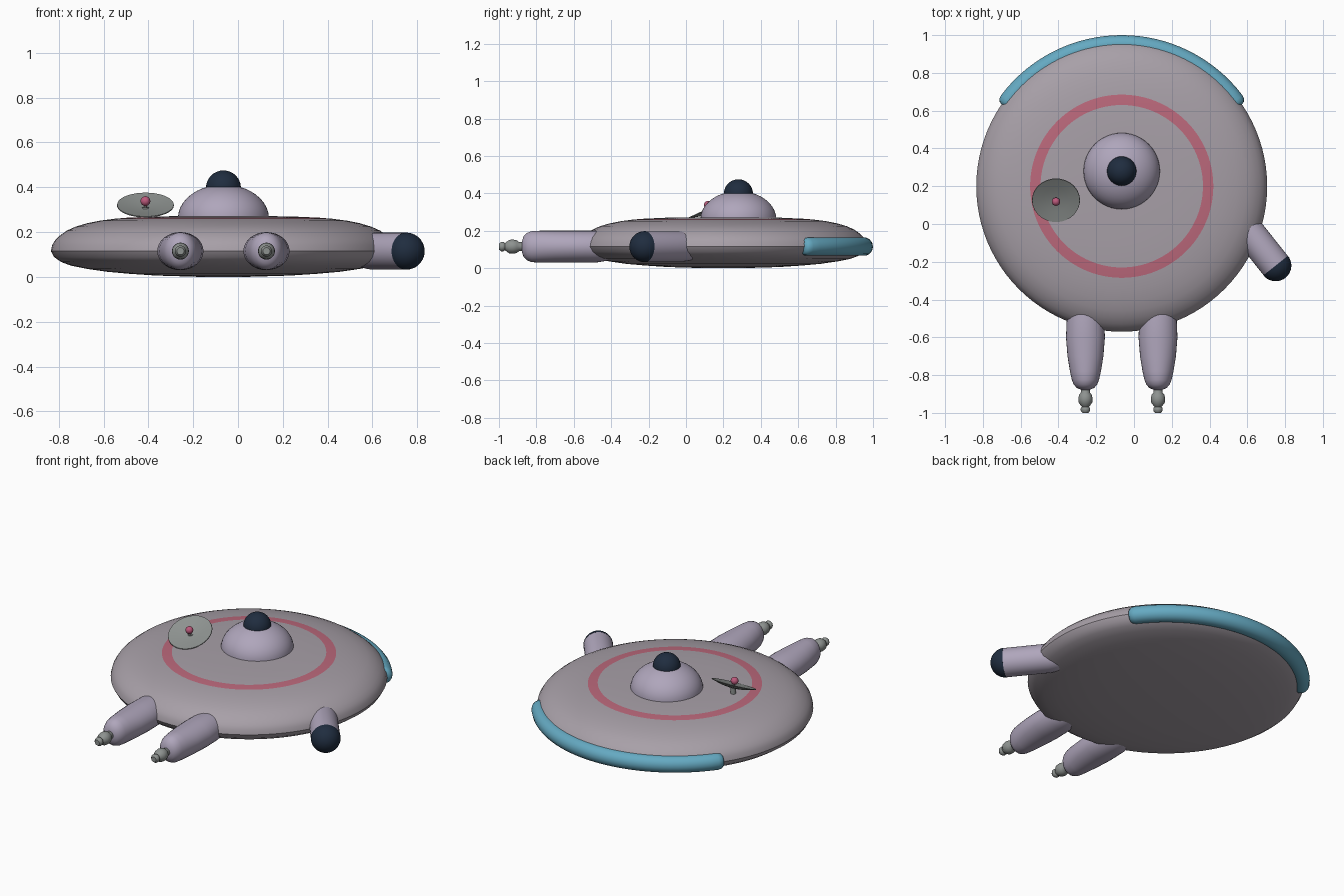
import bpy, bmesh, math
from mathutils import Matrix, Vector

if "Cube" in bpy.data.objects:
    bpy.data.objects.remove(bpy.data.objects["Cube"])


def material(name, rgb):
    m = bpy.data.materials.new(name)
    m.diffuse_color = (*rgb, 1)
    m.use_nodes = True
    m.node_tree.nodes["Principled BSDF"].inputs["Base Color"].default_value = m.diffuse_color
    return m


HULL = material("hull_grey", (0.39, 0.35, 0.39))
LILAC = material("lilac", (0.43, 0.38, 0.50))
RED = material("ring_red", (0.50, 0.14, 0.20))
BLUE = material("bumper_blue", (0.13, 0.40, 0.54))
DARK = material("dark_glass", (0.014, 0.026, 0.05))
METAL = material("metal_grey", (0.27, 0.29, 0.28))
PINK = material("pink", (0.50, 0.10, 0.20))


def loft(name, stations, mat, loc, axis=None, sides=32, angle=40):
    """Elliptical sections (height, half_x, half_y) stacked along local z."""
    bm = bmesh.new()
    rings = []
    for h, rx, ry in stations:
        rings.append([bm.verts.new((rx * math.cos(a), ry * math.sin(a), h))
                      for a in (2 * math.pi * i / sides for i in range(sides))])
    for lo, hi in zip(rings, rings[1:]):
        for i in range(sides):
            j = (i + 1) % sides
            bm.faces.new((lo[i], lo[j], hi[j], hi[i]))
    bm.faces.new(rings[0][::-1])
    bm.faces.new(rings[-1])
    bmesh.ops.recalc_face_normals(bm, faces=bm.faces)
    me = bpy.data.meshes.new(name)
    bm.to_mesh(me)
    bm.free()
    ob = bpy.data.objects.new(name, me)
    bpy.context.collection.objects.link(ob)
    me.materials.append(mat)
    rot = axis if axis else Matrix.Identity(4)
    ob.matrix_world = Matrix.Translation(loc) @ rot
    smooth(ob, angle)
    return ob


def smooth(ob, angle):
    bpy.ops.object.select_all(action='DESELECT')
    ob.select_set(True)
    bpy.context.view_layer.objects.active = ob
    bpy.ops.object.shade_smooth_by_angle(angle=math.radians(angle))


def revolve(name, profile, mat, loc, **kw):
    return loft(name, [(z, r, r) for r, z in profile], mat, loc, **kw)


def cap(r, h, start=0, n=10):
    """Dome profile from angle start (degrees) up to the pole."""
    s = math.radians(start)
    angles = [s + (math.pi / 2 - s) * i / n for i in range(n + 1)]
    return [(max(r * math.cos(a), 0.0005), h * math.sin(a)) for a in angles]


# Saucer hull with a painted ring on top
hull = revolve("saucer_hull", [
    (0.10, 0.0), (0.30, 0.006), (0.42, 0.014), (0.52, 0.023), (0.61, 0.036),
    (0.68, 0.050), (0.725, 0.067), (0.755, 0.088), (0.77, 0.115),
    (0.764, 0.142), (0.75, 0.165), (0.73, 0.184), (0.70, 0.206),
    (0.66, 0.224), (0.61, 0.239), (0.55, 0.251), (0.485, 0.2595),
    (0.43, 0.264), (0.30, 0.270), (0.10, 0.272)],
    HULL, (-0.065, 0.20, 0), sides=96)
hull.data.materials.append(RED)
for f in hull.data.polygons:
    if 0.43 < math.hypot(f.center.x, f.center.y) < 0.485 and f.center.z > 0.2:
        f.material_index = 1

# Cockpit dome with dark ball on top
revolve("cockpit_dome", [(0.203, -0.02)] + cap(0.203, 0.15), LILAC,
        (-0.065, 0.28, 0.262), sides=48)
revolve("dome_lamp", cap(0.078, 0.078, -60, 16), DARK, (-0.065, 0.28, 0.397))

# Blue bumper around the back rim
curve = bpy.data.curves.new("rear_bumper", 'CURVE')
curve.dimensions = '3D'
curve.bevel_depth = 0.05
curve.bevel_resolution = 5
curve.use_fill_caps = True
spline = curve.splines.new('POLY')
ends = [(34.2, 0.35), (34.6, 0.7), (35.5, 0.92)]
pts = ends + [(37 + 106 * i / 32, 1) for i in range(33)]
pts += [(180 - a, r) for a, r in reversed(ends)]
spline.points.add(len(pts) - 1)
for p, (deg, r) in zip(spline.points, pts):
    a = math.radians(deg)
    p.co = (-0.065 + 0.75 * math.cos(a), 0.20 + 0.75 * math.sin(a), 0.115, 1)
    p.radius = r
bumper = bpy.data.objects.new("rear_bumper", curve)
bpy.context.collection.objects.link(bumper)
bpy.context.view_layer.objects.active = bumper
bpy.ops.object.select_all(action='DESELECT')
bumper.select_set(True)
bpy.ops.object.convert(target='MESH')
bumper = bpy.context.view_layer.objects.active
bumper.data.materials.clear()
bumper.data.materials.append(BLUE)
smooth(bumper, 50)

# Two front pods with beaded gun tips
forward = Matrix.Rotation(math.pi / 2, 4, 'X')
for side, x in (("left", -0.257), ("right", 0.127)):
    loft(side + "_front_pod", [
        (0.36, 0.06, 0.05), (0.42, 0.085, 0.075), (0.48, 0.098, 0.085),
        (0.60, 0.103, 0.085), (0.70, 0.095, 0.085), (0.78, 0.082, 0.085),
        (0.825, 0.072, 0.083), (0.85, 0.062, 0.073), (0.868, 0.046, 0.055),
        (0.878, 0.022, 0.026)], LILAC, (x, 0, 0.115), axis=forward)
    revolve(side + "_gun_tip", [
        (0.024, 0.86), (0.024, 0.892), (0.034, 0.905), (0.038, 0.925),
        (0.036, 0.945), (0.024, 0.962), (0.019, 0.968), (0.025, 0.976),
        (0.025, 0.988), (0.016, 1.0)], METAL, (x, 0, 0.115),
        axis=forward, sides=20)

# Angled side pod with dark nose
d = Vector((0.62, -0.78, 0)).normalized()
turn = d.to_track_quat('Z', 'Y').to_matrix().to_4x4()
revolve("side_pod", [(0.05, -0.34), (0.075, -0.30), (0.082, -0.25), (0.082, 0)],
        LILAC, (0.75, -0.22, 0.115), axis=turn)
revolve("side_pod_nose", cap(0.083, 0.083), DARK, (0.75, -0.22, 0.115), axis=turn)

# Tilted dish antenna
tilt = Matrix.Rotation(math.radians(25), 4, 'X')
revolve("antenna_post", [(0.016, 0.25), (0.016, 0.31)], METAL, (-0.413, 0.132, 0), sides=16)
revolve("antenna_dish", [
    (0.02, -0.022), (0.07, -0.015), (0.127, 0.0), (0.126, 0.004),
    (0.07, -0.006), (0.02, -0.011)], METAL, (-0.413, 0.126, 0.319),
    axis=tilt, sides=40)
revolve("antenna_feed", [(0.006, -0.014), (0.006, 0.012)], METAL,
        (-0.413, 0.126, 0.319), axis=tilt, sides=12)
revolve("antenna_bead", cap(0.022, 0.022, -89, 12), PINK, (-0.413, 0.118, 0.338), sides=20)
